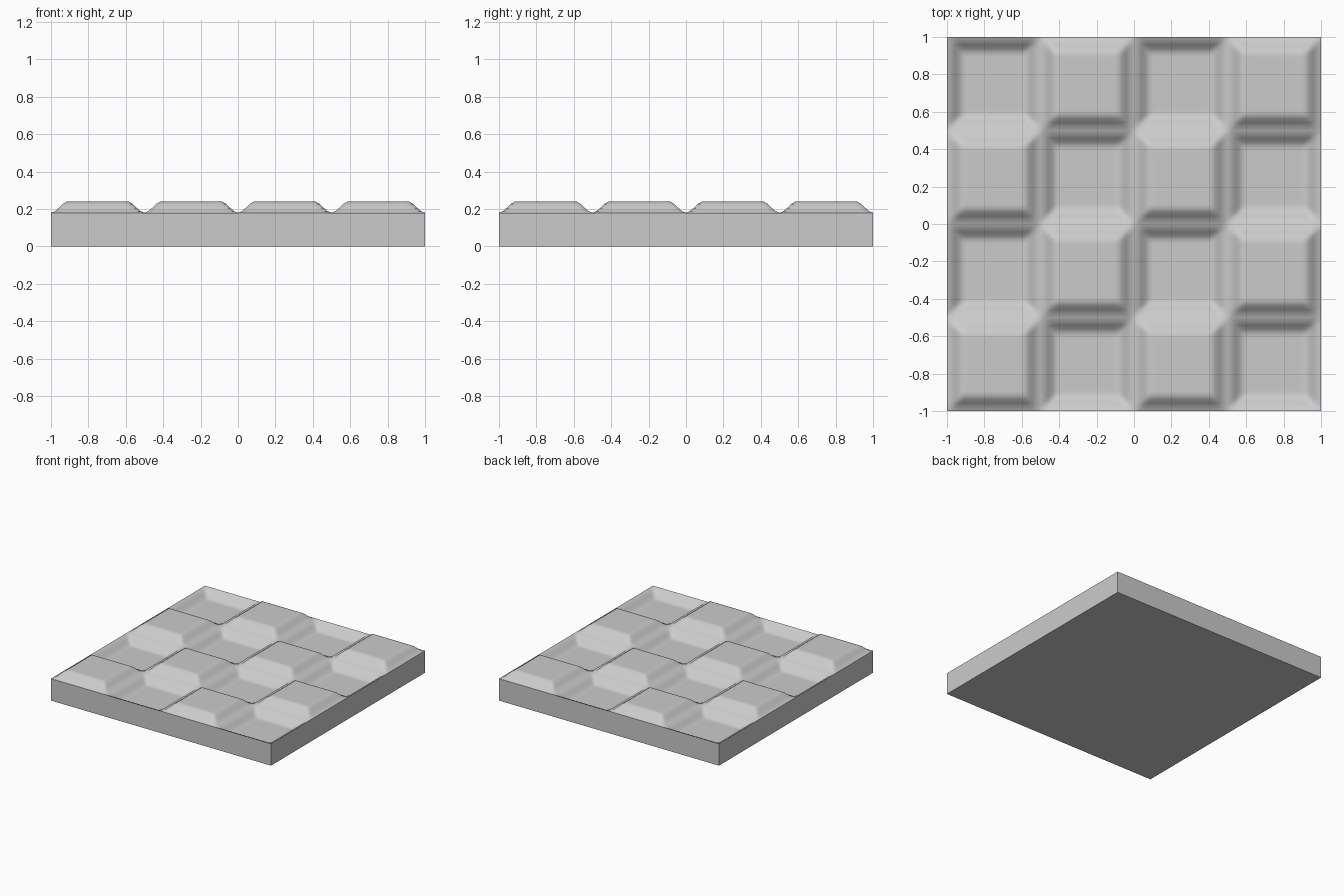
import bpy
import bmesh
import math

cube = bpy.data.objects.get("Cube")
if cube:
    bpy.data.objects.remove(cube, do_unlink=True)

SIZE = 2.0        # side of the slab
TILES = 4         # tiles along each side
STEPS = 96        # grid divisions along each side
RIM = 0.18        # height of the tile borders
RELIEF = 0.06     # rise or drop of each tile
BEVEL = 0.09      # width of the sloped tile border
TILE = SIZE / TILES


def surface_height(x, y):
    """Checkerboard of raised and sunken tiles with soft mitred borders."""
    u, v = (x + SIZE / 2) / TILE, (y + SIZE / 2) / TILE
    i, j = min(int(u + 1e-6), TILES - 1), min(int(v + 1e-6), TILES - 1)
    inset = TILE * min(u - i, i + 1 - u, v - j, j + 1 - v)
    t = max(0.0, min(1.0, inset / BEVEL))
    sign = 1 if (i + j) % 2 == 0 else -1
    return RIM + sign * RELIEF * t * t * (3 - 2 * t)


# Plain grey material
grey = bpy.data.materials.new("plain_grey")
grey.use_nodes = True
colour = (0.6, 0.6, 0.6, 1.0)
grey.diffuse_color = colour
grey.node_tree.nodes["Principled BSDF"].inputs["Base Color"].default_value = colour

# Patterned top surface
bm = bmesh.new()
bmesh.ops.create_grid(bm, x_segments=STEPS, y_segments=STEPS, size=SIZE / 2)
for vert in bm.verts:
    vert.co.z = surface_height(vert.co.x, vert.co.y)

# Side walls and flat underside
border = [e for e in bm.edges if e.is_boundary]
walls = bmesh.ops.extrude_edge_only(bm, edges=border)["geom"]
for item in walls:
    if isinstance(item, bmesh.types.BMVert):
        item.co.z = 0.0
bmesh.ops.holes_fill(bm, edges=[e for e in bm.edges if e.is_boundary], sides=0)
bmesh.ops.recalc_face_normals(bm, faces=bm.faces)

mesh = bpy.data.meshes.new("tile_slab")
bm.to_mesh(mesh)
bm.free()
mesh.materials.append(grey)
slab = bpy.data.objects.new("tile_slab", mesh)
bpy.context.collection.objects.link(slab)

# Smooth relief with crisp slab edges
bpy.ops.object.select_all(action="DESELECT")
slab.select_set(True)
bpy.context.view_layer.objects.active = slab
bpy.ops.object.shade_smooth_by_angle(angle=math.radians(60))
